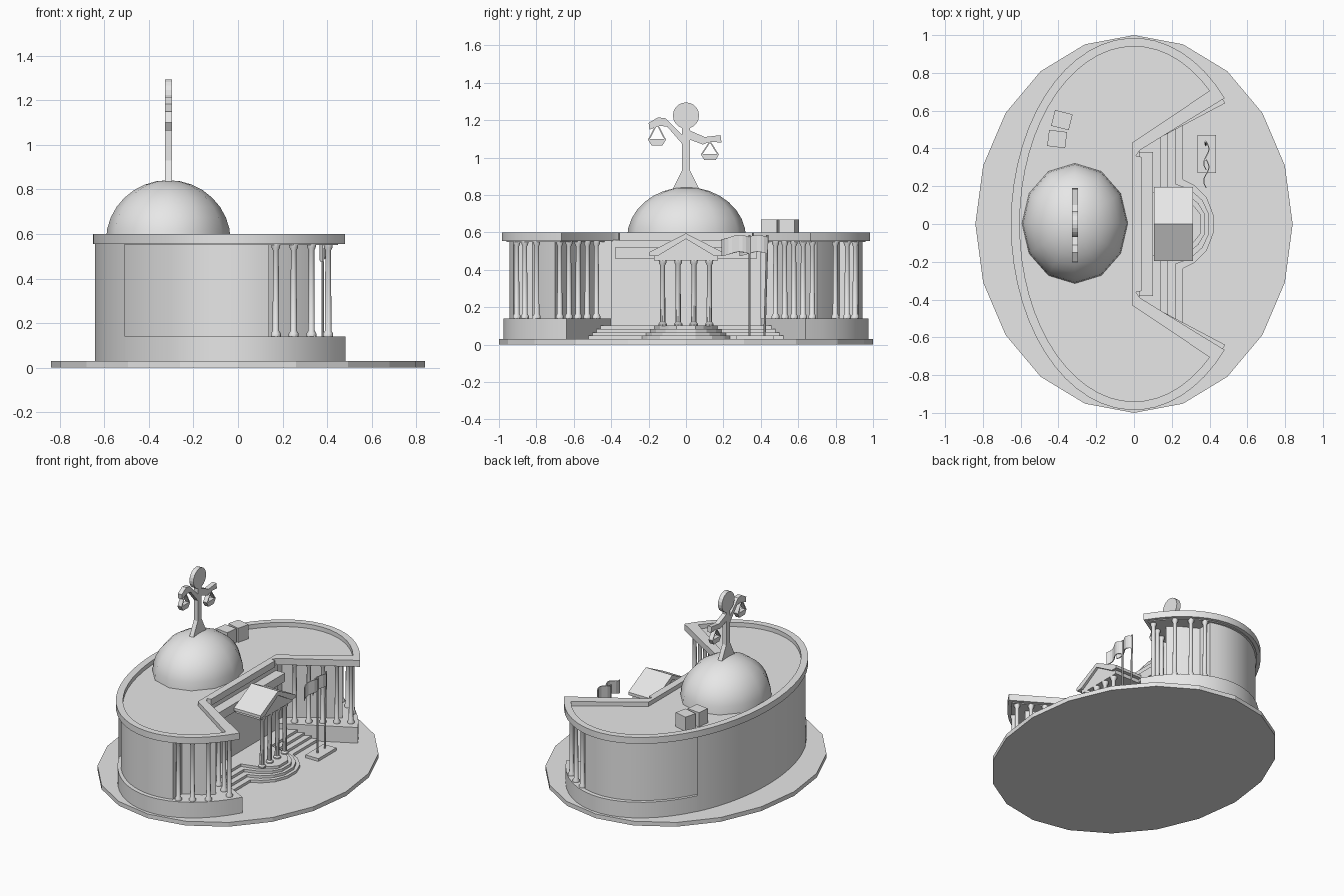
import bpy, bmesh
from math import sin, cos, pi, acos, asin, sqrt, radians
from mathutils import Matrix, Vector

cube = bpy.data.objects.get("Cube")
if cube:
    bpy.data.objects.remove(cube, do_unlink=True)

stone = bpy.data.materials.new("pale_grey")
stone.use_nodes = True
stone.diffuse_color = (0.8, 0.8, 0.8, 1)
stone.node_tree.nodes["Principled BSDF"].inputs["Base Color"].default_value = (0.8, 0.8, 0.8, 1)


def finish(name, bm, smooth=False):
    bmesh.ops.recalc_face_normals(bm, faces=bm.faces)
    mesh = bpy.data.meshes.new(name)
    bm.to_mesh(mesh)
    bm.free()
    mesh.materials.append(stone)
    obj = bpy.data.objects.new(name, mesh)
    bpy.context.collection.objects.link(obj)
    if smooth:
        bpy.ops.object.select_all(action="DESELECT")
        obj.select_set(True)
        bpy.context.view_layer.objects.active = obj
        bpy.ops.object.shade_smooth_by_angle(angle=radians(35))
    return obj


def add_prism(bm, pts, lo, hi, axis="z"):
    """Extrude a flat outline along z, or a (y, z) outline along x."""
    place = (lambda p, h: (p[0], p[1], h)) if axis == "z" else (lambda p, h: (h, p[0], p[1]))
    a = [bm.verts.new(place(p, lo)) for p in pts]
    b = [bm.verts.new(place(p, hi)) for p in pts]
    bm.faces.new(a[::-1])
    bm.faces.new(b)
    for i in range(len(pts)):
        j = (i + 1) % len(pts)
        bm.faces.new((a[i], a[j], b[j], b[i]))


def prism(name, pts, lo, hi, axis="z", smooth=False):
    bm = bmesh.new()
    add_prism(bm, pts, lo, hi, axis)
    return finish(name, bm, smooth)


def box(name, lo, hi):
    return prism(name, [(lo[0], lo[1]), (hi[0], lo[1]), (hi[0], hi[1]), (lo[0], hi[1])], lo[2], hi[2])


def ring(name, outer, inner, z0, z1):
    bm = bmesh.new()
    loops = [[bm.verts.new((x, y, z)) for x, y in pts]
             for pts, z in ((outer, z0), (outer, z1), (inner, z1), (inner, z0))]
    for k in range(4):
        p, q = loops[k], loops[(k + 1) % 4]
        for i in range(len(p)):
            j = (i + 1) % len(p)
            bm.faces.new((p[i], p[j], q[j], q[i]))
    return finish(name, bm, True)


def arc(rx, ry, start, n=44):
    """Back-going part of an ellipse, from angle start round to its mirror."""
    return [(rx * cos(start + (2 * pi - 2 * start) * i / n),
             ry * sin(start + (2 * pi - 2 * start) * i / n)) for i in range(n + 1)]


def crescent(rx, ry, tip_x, front):
    """Curved back with a stepped front; front runs from the centre out to the +y tip."""
    return ([p for p in front] + arc(rx, ry, acos(tip_x / rx))
            + [(x, -y) for x, y in reversed(front)])


def columns(name, spots, z0, z1, r):
    profile = [(1.6, 0), (1.6, .03), (1.05, .06), (.9, .92), (1.35, .95), (1.5, 1)]
    bm = bmesh.new()
    for x, y in spots:
        loops = [[bm.verts.new((x + r * w * cos(pi * k / 5), y + r * w * sin(pi * k / 5),
                                z0 + (z1 - z0) * h)) for k in range(10)] for w, h in profile]
        for p, q in zip(loops, loops[1:]):
            for i in range(10):
                j = (i + 1) % 10
                bm.faces.new((p[i], p[j], q[j], q[i]))
        bm.faces.new(loops[0][::-1])
        bm.faces.new(loops[-1])
    return finish(name, bm, True)


def rod(bm, a, b, r):
    a, b = Vector(a), Vector(b)
    turn = (b - a).to_track_quat("Z", "Y").to_matrix().to_4x4()
    bmesh.ops.create_cone(bm, cap_ends=True, segments=8, radius1=r, radius2=r, depth=(b - a).length,
                          matrix=Matrix.Translation((a + b) / 2) @ turn)


# Ground slab
prism("ground_slab", [(.84 * cos(pi * i / 10), sin(pi * i / 10)) for i in range(20)], 0, .03)

# Main building
prism("plinth", crescent(.64, .975, .483, [(.03, .36), (.03, .40)]), .03, .14, smooth=True)
prism("recessed_wall", crescent(.625, .945, .14, [(0, .36), (0, .49), (.32, .70), (.25, .76), (.14, .82)]),
      .14, .56, smooth=True)
prism("back_wall", arc(.642, .978, pi - asin(.6 / .978), 24), .03, .57, smooth=True)
notch_out = [(.04, 0), (.04, .355), (.01, .36), (.03, .39)]
notch_in = [(-.01, 0), (-.01, .34), (-.01, .37), (-.01, .43)]
outer = crescent(.652, .985, .48, notch_out)
inner = crescent(.605, .94, .40, notch_in)
prism("roof_deck", crescent(.63, .96, .45, notch_in), .55, .57, smooth=True)
ring("cornice", outer, inner, .555, .6)

# Colonnades round both wings
spots = []
for side in (-1, 1):
    for x in (.17, .25, .33):
        spots.append((x, side * .94 * sqrt(1 - (x / .625) ** 2)))
    for i in range(5):
        spots.append((.405 - .075 * i, side * (.675 - .049 * i)))
columns("wing_columns", spots, .14, .56, .014)

# Central wall, ledge and doors
box("central_wall", (-.05, -.4, .03), (.03, .4, .56))
box("central_ledge", (0, -.38, .46), (.1, .38, .52))

# Steps with a rounded landing
for i in range(4):
    x, s = .26 - .04 * i, .022 * i
    half = [(0, .37), (.05, .41), (x, .54 - .026 * i), (x, .235 - s), (.32 - s, .205 - s),
            (.385 - s, .14 - s * .7), (.42 - s, .05)]
    prism("step_%d" % (i + 1), half + [(a, -b) for a, b in reversed(half)], .03, .048 + .018 * i)

# Portico
columns("portico_columns", [(.275, y) for y in (-.125, -.042, .042, .125)], .1, .452, .015)
box("portico_beam", (.1, -.17, .45), (.295, .17, .49))
prism("pediment", [(-.17, .488), (.17, .488), (0, .58)], .11, .295, "x")
prism("portico_roof", [(-.195, .475), (-.15, .475), (0, .565), (.15, .475), (.195, .475),
                       (.195, .495), (0, .595), (-.195, .495)], .105, .312, "x")

# Dome
bm = bmesh.new()
bmesh.ops.create_uvsphere(bm, u_segments=12, v_segments=16, radius=1)
bmesh.ops.delete(bm, geom=[v for v in bm.verts if v.co.z < -.01], context="VERTS")
bm.transform(Matrix.Translation((-.313, .003, .57)) @ Matrix.Diagonal((.28, .318, .272, 1)))
finish("dome", bm, True)

# Scales figure on the dome, a flat cut-out
X0, X1 = -.328, -.297
prism("figure_stem", [(-.07, .835), (.07, .835), (.022, .93), (.02, 1.18), (-.02, 1.18), (-.022, .93)],
      X0, X1, "x")
prism("figure_head", [(.07 * cos(pi * i / 10), 1.225 + .07 * sin(pi * i / 10)) for i in range(20)],
      X0, X1, "x")
prism("figure_arm_left", [(.01, 1.10), (.09, 1.07), (.13, 1.085), (.19, 1.08), (.185, 1.12),
                          (.10, 1.11), (.02, 1.145), (0, 1.14)], X0, X1, "x")
prism("figure_arm_right", [(0, 1.05), (-.1, 1.165), (-.14, 1.17), (-.195, 1.15), (-.2, 1.185),
                           (-.15, 1.215), (-.11, 1.21), (0, 1.10)], X0, X1, "x")
for label, y, top, pan in (("left", .128, 1.085, 1.02), ("right", -.155, 1.18, 1.1)):
    prism("pan_" + label, [(y - .05, pan), (y - .03, pan - .034), (y + .03, pan - .034), (y + .05, pan)],
          X0, X1, "x")
    bm = bmesh.new()
    for s in (-1, 1):
        add_prism(bm, [(y - .004, top), (y + .004, top), (y + s * .042 + .004, pan),
                       (y + s * .042 - .004, pan)], X0, X1, "x")
    finish("pan_hanger_" + label, bm)

# Rooftop units
for name, x, y, turn in (("roof_unit_back", -.382, .55, -14), ("roof_unit_front", -.407, .45, -7)):
    unit = box(name, (-.048, -.043, 0), (.048, .043, .105))
    unit.location = (x, y, .565)
    unit.rotation_euler.z = radians(turn)

# Flag stand with two poles and waving flags
box("flag_base", (.335, .27, .03), (.435, .47, .05))
for label, y, lean in (("near", .34, 0), ("far", .42, .015)):
    bm = bmesh.new()
    rod(bm, (.38, y, .05), (.38, y + lean, .585), .006)
    finish("flag_pole_" + label, bm, True)
    wave = [(.38 + .014 * sin(2 * pi * i / 8), y + lean - .15 * i / 8) for i in range(9)]
    cloth = prism("flag_" + label, wave + [(a + .006, b) for a, b in reversed(wave)], .485, .575)
    for v in cloth.data.vertices:
        v.co.z += .012 * sin((y + lean - v.co.y) * 30)
